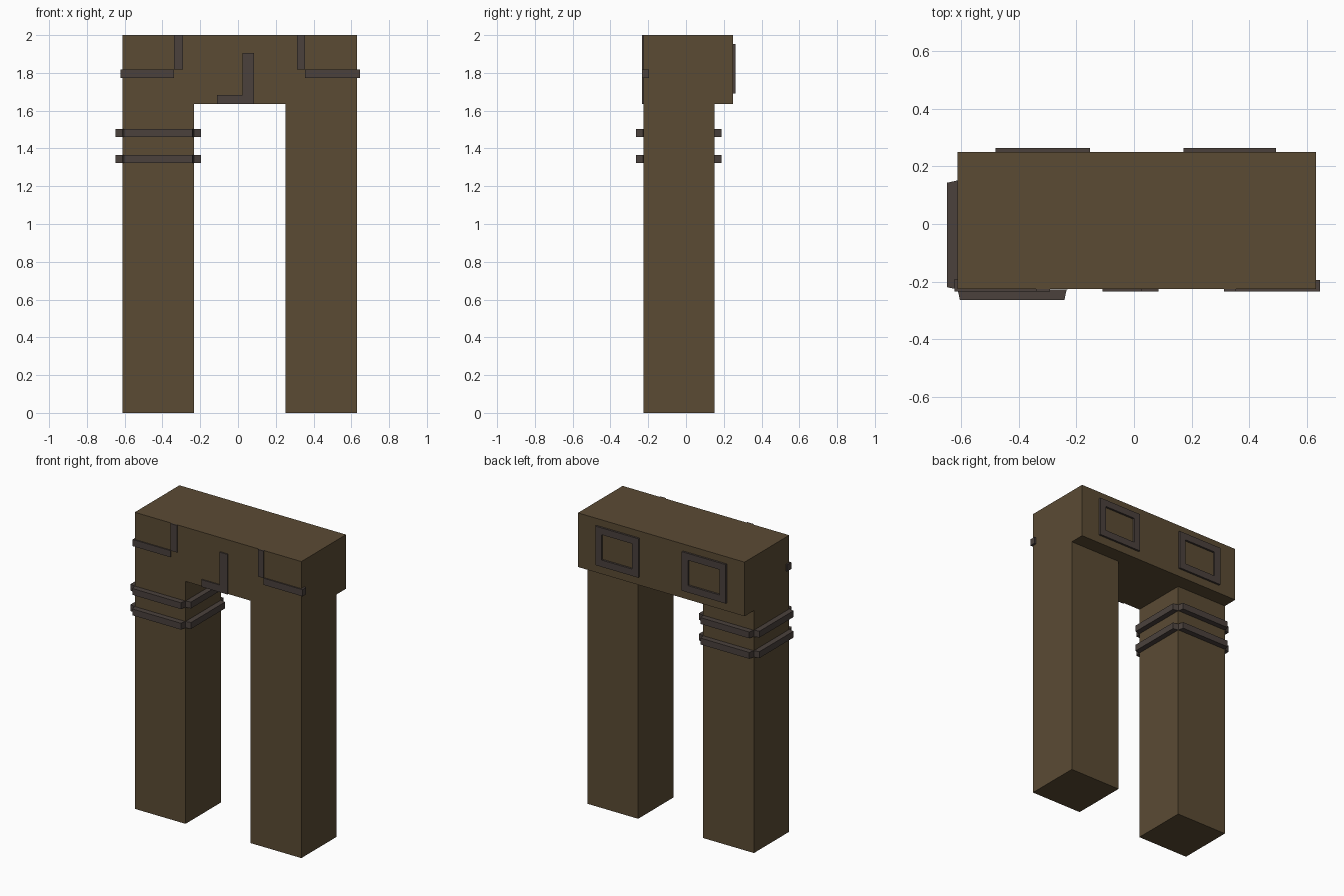
import bpy, bmesh, math
from mathutils import Matrix, Vector

if "Cube" in bpy.data.objects:
    bpy.data.objects.remove(bpy.data.objects["Cube"])


def material(name, rgb):
    m = bpy.data.materials.new(name)
    m.diffuse_color = (*rgb, 1.0)
    m.use_nodes = True
    m.node_tree.nodes["Principled BSDF"].inputs["Base Color"].default_value = m.diffuse_color
    return m


BROWN = material("dark brown", (0.104, 0.070, 0.034))
TRIM = material("grey brown", (0.069, 0.053, 0.046))


def finish(name, bm, mat):
    bmesh.ops.recalc_face_normals(bm, faces=bm.faces)
    me = bpy.data.meshes.new(name)
    bm.to_mesh(me)
    bm.free()
    me.materials.append(mat)
    ob = bpy.data.objects.new(name, me)
    bpy.context.collection.objects.link(ob)
    return ob


def add_box(bm, x, y, z):
    """Add a box spanning the given (min, max) ranges."""
    lo, hi = Vector((x[0], y[0], z[0])), Vector((x[1], y[1], z[1]))
    mat = Matrix.Translation((lo + hi) / 2) @ Matrix.Diagonal((*(hi - lo), 1))
    bmesh.ops.create_cube(bm, size=1, matrix=mat)


def boxes(name, mat, *ranges):
    bm = bmesh.new()
    for r in ranges:
        add_box(bm, *r)
    return finish(name, bm, mat)


FRONT, BACK, LEG_BACK, BELT = -0.226, 0.25, 0.15, 1.635
PLATE = -0.234

# Hip block and two legs, flush at the front
boxes("hip_block", BROWN, ((-0.612, 0.631), (FRONT, BACK), (BELT, 2.0)))
boxes("left_leg", BROWN, ((-0.612, -0.233), (FRONT, LEG_BACK), (0, BELT)))
boxes("right_leg", BROWN, ((0.252, 0.631), (FRONT, LEG_BACK), (0, BELT)))

# Front pocket trims: a strip wrapping the outer corner and an upright
boxes("left_pocket_trim", TRIM,
      ((-0.622, -0.34), (PLATE, -0.19), (1.772, 1.817)),
      ((-0.34, -0.292), (PLATE, FRONT + 0.02), (1.817, 2.0)))
boxes("right_pocket_trim", TRIM,
      ((0.354, 0.645), (PLATE, -0.195), (1.772, 1.817)),
      ((0.312, 0.354), (PLATE, FRONT + 0.02), (1.817, 2.0)))

# Fly trim, an L shape in the middle of the front
boxes("fly_trim", TRIM,
      ((0.025, 0.085), (PLATE, FRONT + 0.02), (BELT, 1.905)),
      ((-0.11, 0.025), (PLATE, FRONT + 0.02), (BELT, 1.683)))


# Back pocket frames
def pocket_frame(name, x0, x1, z0=1.69, z1=1.953, b=0.046):
    y = (BACK - 0.01, 0.263)
    boxes(name, TRIM,
          ((x0, x0 + b), y, (z0, z1)), ((x1 - b, x1), y, (z0, z1)),
          ((x0 + b, x1 - b), y, (z0, z0 + b)), ((x0 + b, x1 - b), y, (z1 - b, z1)))


pocket_frame("left_back_pocket", -0.48, -0.152)
pocket_frame("right_back_pocket", 0.172, 0.493)


# Leg straps: four tapered strips around the left leg
def leg_strap(name, z0, z1):
    bm = bmesh.new()
    centre = Vector((-0.4225, (FRONT + LEG_BACK) / 2, 0))
    half, outer, end = 0.189, 0.226, 0.181
    for i in range(4):
        rot = Matrix.Rotation(i * math.pi / 2, 3, 'Z')
        verts = [bm.verts.new(centre + rot @ Vector((x, y, z0)))
                 for x, y in ((-half, -half), (-end, -outer), (end, -outer), (half, -half))]
        face = bm.faces.new(verts)
        ext = bmesh.ops.extrude_face_region(bm, geom=[face], use_keep_orig=True)
        top = [v for v in ext["geom"] if isinstance(v, bmesh.types.BMVert)]
        bmesh.ops.translate(bm, verts=top, vec=(0, 0, z1 - z0))
    finish(name, bm, TRIM)


leg_strap("upper_leg_strap", 1.46, 1.503)
leg_strap("lower_leg_strap", 1.322, 1.365)
